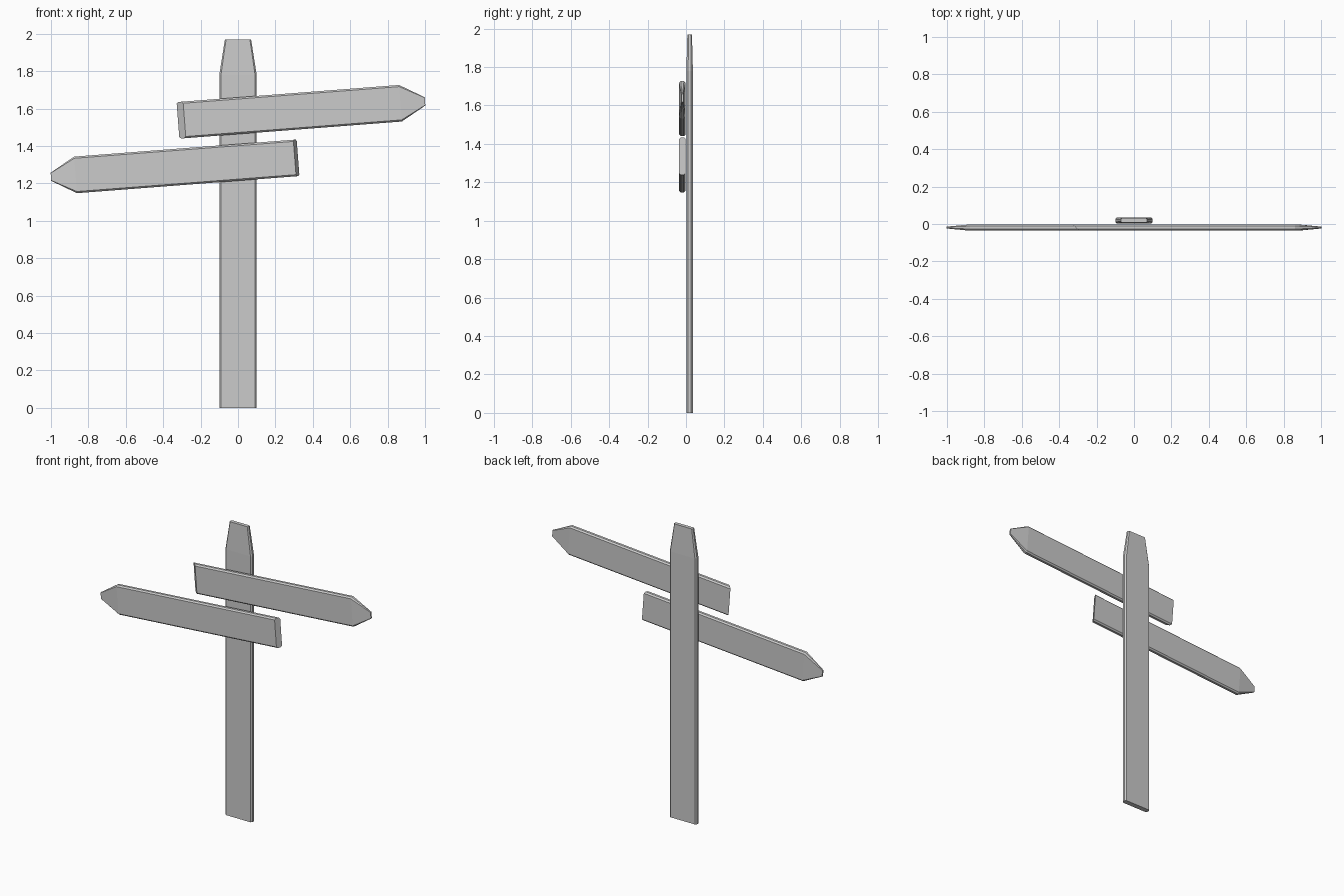
import bpy, bmesh, math

if "Cube" in bpy.data.objects:
    bpy.data.objects.remove(bpy.data.objects["Cube"])

def loft(name, stations, loc, angle=0.0, slant=0.0, c=0.009):
    """Chamfered plank along local z; stations are (z, half width, half thickness)."""
    bm = bmesh.new()
    rings = []
    for i, (z, w, t) in enumerate(stations):
        k = c * t / stations[0][2]
        outline = [(w - k, -t), (w, -t + k), (w, t - k), (w - k, t),
                   (-w + k, t), (-w, t - k), (-w, -t + k), (-w + k, -t)]
        # the first end is cut back towards the front by the slant
        rings.append([bm.verts.new((x, y, z + (slant * (t - y) / (2 * t) if i == 0 else 0)))
                      for x, y in outline])
    for a, b in zip(rings, rings[1:]):
        for j in range(8):
            n = (j + 1) % 8
            bm.faces.new((a[j], a[n], b[n], b[j]))
    bm.faces.new(rings[0])
    bm.faces.new(rings[-1])
    bmesh.ops.recalc_face_normals(bm, faces=bm.faces)
    mesh = bpy.data.meshes.new(name)
    bm.to_mesh(mesh)
    bm.free()
    ob = bpy.data.objects.new(name, mesh)
    bpy.context.collection.objects.link(ob)
    ob.location = loc
    ob.rotation_euler = (0, math.radians(angle), 0)
    return ob

# upright post with tapered top
loft("post", [(0, 0.10, 0.017), (1.78, 0.10, 0.017), (1.97, 0.07, 0.012)], (0, 0.019, 0))

# two pointed boards on the front of the post
board = [(0, 0.098, 0.017), (1.193, 0.098, 0.017), (1.325, 0.022, 0.005)]
loft("upper_board", board, (-0.321, -0.019, 1.537), 85.6, 0.035)
loft("lower_board", board, (0.321, -0.019, 1.337), -94.4, 0.018)
